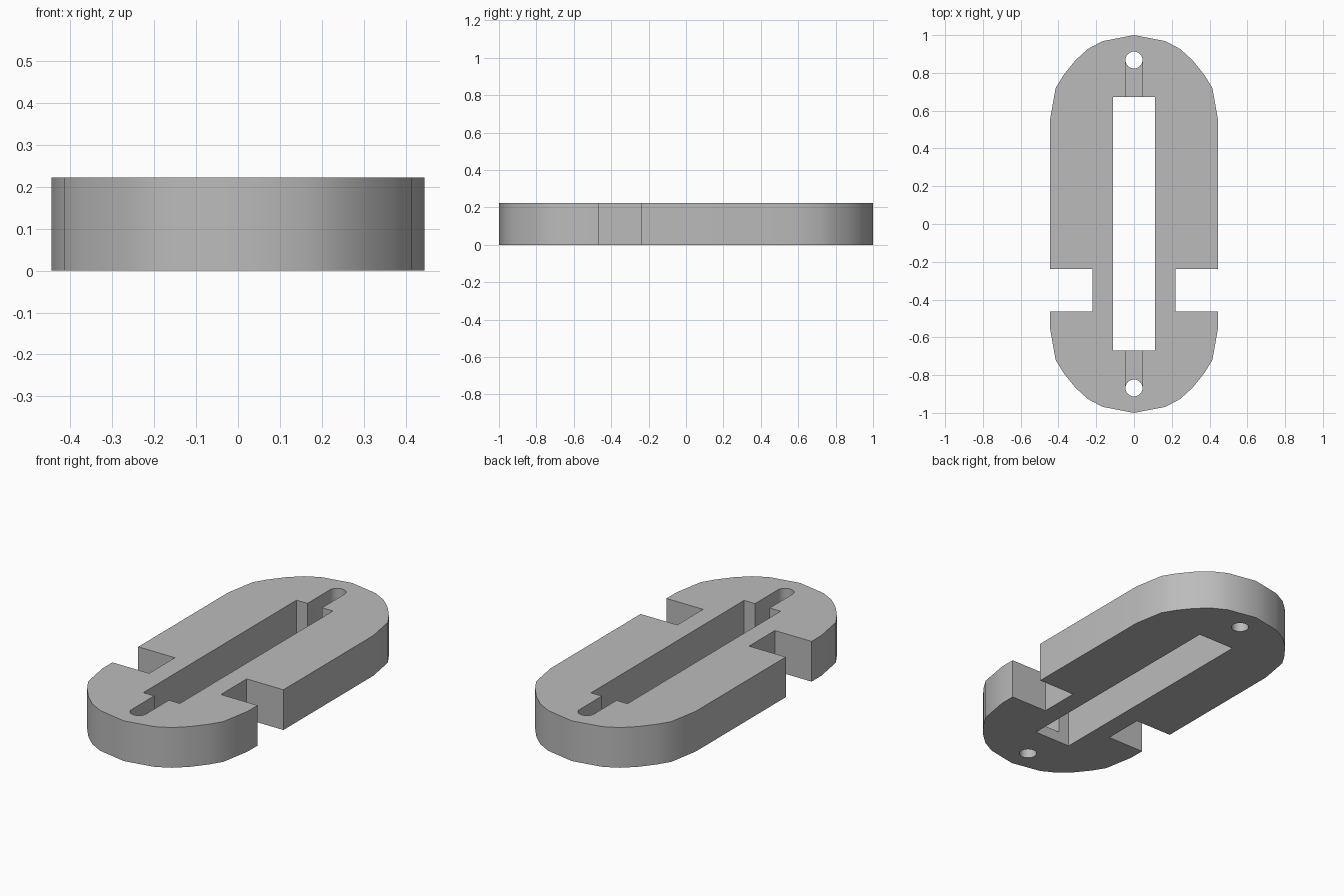
import bpy, bmesh
from math import cos, sin, tau, radians

cube = bpy.data.objects.get("Cube")
if cube:
    bpy.data.objects.remove(cube, do_unlink=True)

H = 0.223      # plate thickness
FLOOR = 0.06   # floor height of the end grooves

grey = bpy.data.materials.new("plain grey")
grey.use_nodes = True
grey.diffuse_color = (0.5, 0.5, 0.5, 1)
grey.node_tree.nodes["Principled BSDF"].inputs["Base Color"].default_value = (0.5, 0.5, 0.5, 1)


def prism(name, outline, z0, z1):
    """Extrude a closed counter-clockwise outline from z0 to z1."""
    bm = bmesh.new()
    face = bm.faces.new([bm.verts.new((x, y, z0)) for x, y in outline])
    top = bmesh.ops.extrude_face_region(bm, geom=[face])["geom"]
    bmesh.ops.translate(bm, vec=(0, 0, z1 - z0),
                        verts=[v for v in top if isinstance(v, bmesh.types.BMVert)])
    bmesh.ops.recalc_face_normals(bm, faces=bm.faces)
    mesh = bpy.data.meshes.new(name)
    bm.to_mesh(mesh)
    bm.free()
    mesh.materials.append(grey)
    obj = bpy.data.objects.new(name, mesh)
    bpy.context.collection.objects.link(obj)
    return obj


def rect(x0, x1, y0, y1):
    return [(x0, y0), (x1, y0), (x1, y1), (x0, y1)]


# Rounded plate, mirrored from one quarter of its outline
quarter = [(0.445, 0.55), (0.415, 0.72), (0.372, 0.79), (0.312, 0.865),
           (0.245, 0.926), (0.167, 0.968)]
half = quarter + [(0, 1)] + [(-x, y) for x, y in reversed(quarter)]
plate = prism("slotted_plate", half + [(-x, -y) for x, y in half], 0, H)

# Long central slot and the two side notches
cutters = [prism("slot_cutter", rect(-0.112, 0.112, -0.669, 0.672), -0.1, H + 0.1)]
for s in (-1, 1):
    x0, x1 = sorted((s * 0.22, s * 0.6))
    cutters.append(prism("notch_cutter", rect(x0, x1, -0.464, -0.238), -0.1, H + 0.1))

# End holes, each joined to the slot by a groove open at the top
for s in (-1, 1):
    hole = [(0.045 * cos(tau * i / 24), s * 0.868 + 0.045 * sin(tau * i / 24)) for i in range(24)]
    cutters.append(prism("hole_cutter", hole, -0.1, H + 0.1))
    y0, y1 = sorted((s * 0.6, s * 0.868))
    cutters.append(prism("groove_cutter", rect(-0.045, 0.045, y0, y1), FLOOR, H + 0.1))

# Apply the cuts and remove the cutters
bpy.context.view_layer.objects.active = plate
for cutter in cutters:
    cutter.hide_render = True
    mod = plate.modifiers.new("cut", "BOOLEAN")
    mod.operation, mod.solver, mod.object = "DIFFERENCE", "EXACT", cutter
    bpy.ops.object.modifier_apply(modifier=mod.name)
    bpy.data.objects.remove(cutter, do_unlink=True)

# Smooth rounded walls with crisp rims
for obj in bpy.context.selected_objects:
    obj.select_set(False)
plate.select_set(True)
bpy.ops.object.shade_smooth_by_angle(angle=radians(30))
